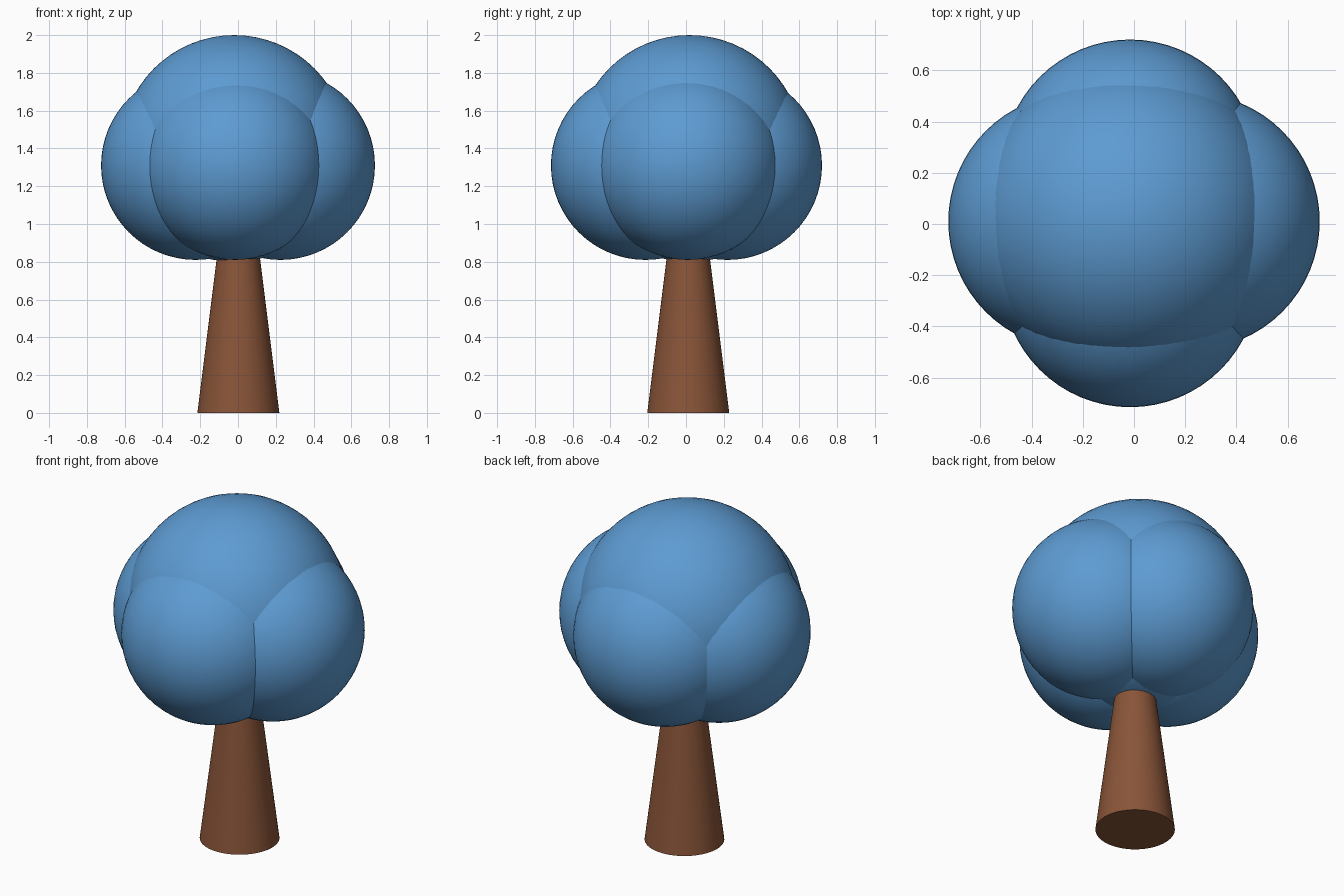
import bpy
import math

if "Cube" in bpy.data.objects:
    bpy.data.objects.remove(bpy.data.objects["Cube"])


def material(name, rgb):
    mat = bpy.data.materials.new(name)
    mat.diffuse_color = (*rgb, 1.0)
    mat.use_nodes = True
    mat.node_tree.nodes["Principled BSDF"].inputs["Base Color"].default_value = mat.diffuse_color
    return mat


bark = material("bark", (0.25, 0.09, 0.04))
leaves = material("leaves", (0.11, 0.33, 0.65))


def finish(name, mat):
    obj = bpy.context.object
    obj.name = name
    obj.data.materials.append(mat)
    bpy.ops.object.shade_smooth_by_angle(angle=math.radians(40))


def foliage_ball(name, center, radius):
    bpy.ops.mesh.primitive_uv_sphere_add(
        segments=64, ring_count=32, radius=radius, location=center)
    finish(name, leaves)


# Tapered trunk, running a little way into the crown
height, slope, base = 0.95, 0.125, 0.217
bpy.ops.mesh.primitive_cone_add(
    vertices=64, radius1=base, radius2=base - slope * height,
    depth=height, location=(0.002, 0.012, height / 2))
finish("trunk", bark)

# Large central foliage ball
foliage_ball("crown_top", (-0.02, 0.018, 1.40), 0.60)

# Four smaller balls clustered around it
for name, x, y in [("crown_right", 0.225, 0.01), ("crown_left", -0.225, 0.01),
                   ("crown_back", -0.015, 0.22), ("crown_front", -0.015, -0.215)]:
    foliage_ball(name, (x, y, 1.31), 0.50)
